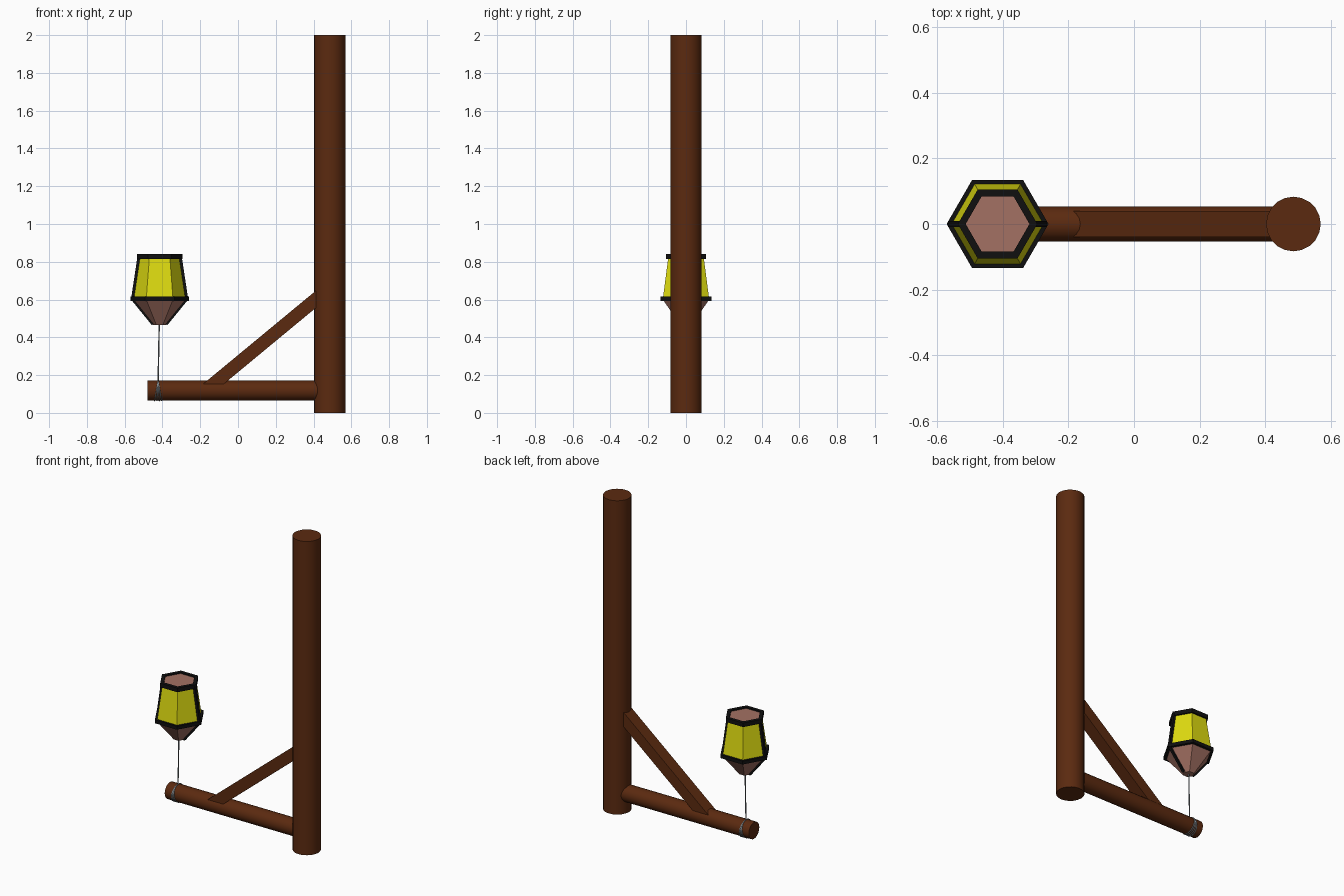
import bpy, bmesh, math
from mathutils import Vector, Matrix

if "Cube" in bpy.data.objects:
    bpy.data.objects.remove(bpy.data.objects["Cube"])


def material(name, rgb):
    m = bpy.data.materials.new(name)
    m.diffuse_color = (*rgb, 1)
    m.use_nodes = True
    m.node_tree.nodes["Principled BSDF"].inputs["Base Color"].default_value = m.diffuse_color
    return m


WOOD = material("wood", (0.105, 0.023, 0.005))
IRON = material("iron", (0.005, 0.005, 0.005))
GLASS = material("glass", (0.72, 0.70, 0.005))
CLAY = material("clay", (0.37, 0.165, 0.125))
WIRE = material("wire", (0.22, 0.25, 0.27))
LX = -0.415  # lantern axis


def finish(name, bm, mat, smooth=False):
    bmesh.ops.recalc_face_normals(bm, faces=bm.faces)
    me = bpy.data.meshes.new(name)
    bm.to_mesh(me)
    bm.free()
    me.materials.append(mat)
    ob = bpy.data.objects.new(name, me)
    bpy.context.collection.objects.link(ob)
    if smooth:
        bpy.ops.object.select_all(action='DESELECT')
        ob.select_set(True)
        bpy.context.view_layer.objects.active = ob
        bpy.ops.object.shade_smooth_by_angle(angle=math.radians(35))
    return ob


def along(a, b):
    """Matrix placing a z-aligned part between two points, with its length."""
    a, b = Vector(a), Vector(b)
    d = b - a
    return Matrix.Translation((a + b) / 2) @ d.to_track_quat('Z', 'Y').to_matrix().to_4x4(), d.length


def rod(name, a, b, r, sides, mat, r2=None, smooth=True):
    bm = bmesh.new()
    m, length = along(a, b)
    bmesh.ops.create_cone(bm, cap_ends=True, segments=sides, radius1=r,
                          radius2=r if r2 is None else r2, depth=length, matrix=m)
    return finish(name, bm, mat, smooth)


def lathe(name, profile, mat, closed=False):
    """Six-sided revolve of (radius, z) points, with corners on the x axis."""
    bm = bmesh.new()
    rings = [[bm.verts.new((LX + r * math.cos(k * math.pi / 3), r * math.sin(k * math.pi / 3), z))
              for k in range(6)] for r, z in profile]
    pairs = list(zip(rings, rings[1:]))
    if closed:
        pairs.append((rings[-1], rings[0]))
    else:
        bm.faces.new(rings[0])
        bm.faces.new(rings[-1])
    for lo, hi in pairs:
        for k in range(6):
            j = (k + 1) % 6
            bm.faces.new((lo[k], lo[j], hi[j], hi[k]))
    return finish(name, bm, mat)


def hoop(name, inner, outer, z0, z1):
    return lathe(name, [(inner, z0), (outer, z0), (outer, z1), (inner, z1)], IRON, True)


def bar(name, a, b, wide, thick, mat):
    bm = bmesh.new()
    a, b = Vector(a), Vector(b)
    d = (b - a).normalized()
    y = Vector((0, 1, 0))
    x = y.cross(d)
    rot = Matrix((x, y, d)).transposed().to_4x4()
    bmesh.ops.create_cube(bm, size=1, matrix=Matrix.Translation((a + b) / 2) @ rot
                          @ Matrix.Diagonal((thick, wide, (b - a).length, 1)))
    return finish(name, bm, mat)


# Timber post, arm and diagonal brace
rod("post", (0.485, 0, 0), (0.485, 0, 2), 0.083, 20, WOOD)
rod("arm", (-0.48, 0, 0.118), (0.46, 0, 0.118), 0.053, 20, WOOD)
bar("brace", (-0.17, 0, 0.12), (0.46, 0, 0.641), 0.08, 0.07, WOOD)

# Lantern body
lathe("lantern_base", [(0.034, 0.466), (0.142, 0.60)], CLAY)
lathe("lantern_glass", [(0.142, 0.60), (0.108, 0.825)], GLASS)
lathe("lantern_cap", [(0.105, 0.822), (0.105, 0.834)], CLAY)
hoop("lower_hoop", 0.135, 0.155, 0.593, 0.615)
hoop("upper_hoop", 0.097, 0.121, 0.816, 0.842)

# Iron straps down the two side corners
for side, s in (("left", -1), ("right", 1)):
    bar(side + "_glass_strap", (LX + s * 0.143, 0, 0.604), (LX + s * 0.109, 0, 0.829), 0.018, 0.016, IRON)
    bar(side + "_base_strap", (LX + s * 0.142, 0, 0.598), (LX + s * 0.036, 0, 0.468), 0.016, 0.012, IRON)

# Wire stem and windings round the arm
rod("wire_stem", (-0.423, 0, 0.165), (-0.417, 0, 0.47), 0.0035, 8, WIRE)
for i, shift in enumerate((-0.018, -0.006, 0.006, 0.018)):
    cu = bpy.data.curves.new("winding_%d" % i, 'CURVE')
    cu.dimensions = '3D'
    cu.bevel_depth = 0.0028
    cu.bevel_resolution = 1
    sp = cu.splines.new('POLY')
    n = 24
    sp.points.add(n - 1)
    for k in range(n):
        t = 2 * math.pi * k / n
        sp.points[k].co = (-0.423 + shift * (1 - math.cos(t)) / 2, 0.054 * math.sin(t),
                           0.118 + 0.054 * math.cos(t), 1)
    sp.use_cyclic_u = True
    cu.materials.append(WIRE)
    bpy.context.collection.objects.link(bpy.data.objects.new("winding_%d" % i, cu))
